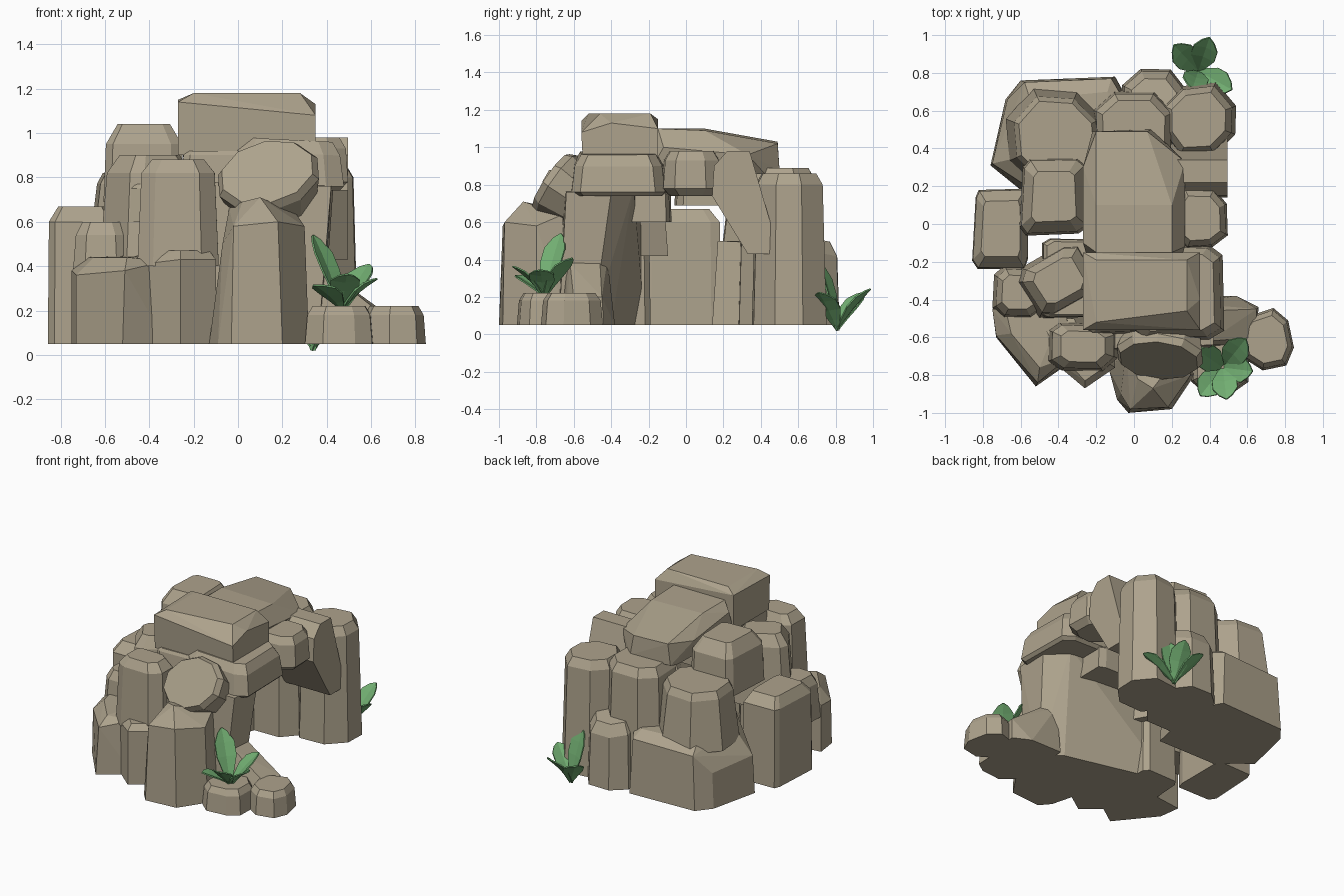
import bpy, bmesh, math, random
from mathutils import Vector, Matrix

if "Cube" in bpy.data.objects:
    bpy.data.objects.remove(bpy.data.objects["Cube"])

random.seed(4)


def material(name, color):
    m = bpy.data.materials.new(name)
    m.diffuse_color = (*color, 1)
    m.use_nodes = True
    m.node_tree.nodes["Principled BSDF"].inputs["Base Color"].default_value = m.diffuse_color
    return m


STONE = material("stone", (0.42, 0.365, 0.265))
LEAF = material("leaf_green", (0.17, 0.43, 0.17))


def finish(name, bm, mat):
    bmesh.ops.recalc_face_normals(bm, faces=bm.faces)
    me = bpy.data.meshes.new(name)
    bm.to_mesh(me)
    bm.free()
    me.materials.append(mat)
    ob = bpy.data.objects.new(name, me)
    bpy.context.collection.objects.link(ob)
    return ob


def hull(name, pts):
    """Faceted stone: convex hull of points with nearly flat faces merged."""
    bm = bmesh.new()
    for p in pts:
        bm.verts.new(p)
    r = bmesh.ops.convex_hull(bm, input=bm.verts)
    junk = {g for g in r["geom_interior"] + r["geom_unused"] if isinstance(g, bmesh.types.BMVert)}
    bmesh.ops.delete(bm, geom=list(junk), context='VERTS')
    bmesh.ops.dissolve_limit(bm, angle_limit=0.06, verts=bm.verts, edges=bm.edges)
    return finish(name, bm, STONE)


def rock(name, xr, yr, zr, cut=0.45, ch=0.06, taper=0.93, tilt=(0, 0), rot=0, under=0.0, jit=0.012):
    """Corner-cut block: straight sides that taper, chamfered and tilted top."""
    cx, cy = sum(xr) / 2, sum(yr) / 2
    hx, hy = (xr[1] - xr[0]) / 2, (yr[1] - yr[0]) / 2
    k = 1 - cut
    ring = [(1, k), (k, 1), (-k, 1), (-1, k), (-1, -k), (-k, -1), (k, -1), (1, -k)]
    ring = [(x * hx + random.uniform(-jit, jit), y * hy + random.uniform(-jit, jit)) for x, y in ring]
    ins = 1 - 0.6 * ch / min(hx, hy)
    levels = [(zr[0], 1, 0), (zr[1] - ch, taper, 1), (zr[1], taper * ins, 1)]
    if under:
        levels[0] = (zr[0] + under, 1, 0)
        levels.insert(0, (zr[0], 1 - under / min(hx, hy), 0))
    c, s = math.cos(math.radians(rot)), math.sin(math.radians(rot))
    pts = []
    for z, sc, t in levels:
        for x, y in ring:
            x, y = x * sc, y * sc
            pts.append((cx + c * x - s * y, cy + s * x + c * y, z + t * (tilt[0] * x + tilt[1] * y)))
    return hull(name, pts)


G = 0.05  # level of the stone bases

# Roof: high cap slab and long sloping slab behind it
hull("cap_slab", [
    (-.27, -.55, .90), (.35, -.55, .90), (-.27, -.15, .90), (.35, -.15, .90),
    (-.27, -.56, 1.14), (-.2, -.52, 1.18), (.28, -.46, 1.18), (.35, -.56, 1.08),
    (.35, -.4, 1.13), (.35, -.15, 1.1), (.28, -.19, 1.18), (-.2, -.19, 1.18), (-.27, -.15, 1.15)])
hull("roof_slab", [
    (-.24, -.2, .86), (.24, -.2, .86), (-.22, .42, .86), (.18, .42, .86),
    (-.27, -.1, 1.05), (.27, -.12, 1.0), (.27, .33, .96), (-.27, .3, 1.0),
    (-.2, -.15, 1.10), (.2, -.15, 1.10), (.2, .1, 1.09), (-.2, .1, 1.10),
    (-.2, .49, 1.03), (.07, .49, 1.02), (.09, .5, .88), (-.22, .49, .88)])

# Front pillar with a pointed top
hull("front_pillar", [
    (-.09, -.93, G), (-.03, -1, G), (.2, -.98, G), (.32, -.8, G), (.3, -.62, G), (-.08, -.62, G), (-.13, -.78, G),
    (-.07, -.9, .5), (-.02, -.98, .58), (.18, -.97, .6), (.3, -.8, .58), (.26, -.66, .64),
    (-.04, -.66, .66), (.1, -.87, .71), (.02, -.82, .69)])

# Tilted round boulder leaning on the front
bo = []
frame = (Matrix.Translation((.14, -.675, .79)) @ Matrix.Rotation(math.radians(-14), 4, 'Y')
         @ Matrix.Rotation(math.radians(54), 4, 'X'))
for d, sc in ((-.14, .85), (.02, 1), (.06, .9)):
    for i in range(10):
        a = math.tau * i / 10 + .2
        bo.append(frame @ Vector((.24 * sc * math.cos(a), .19 * sc * math.sin(a), d)))
hull("tilted_boulder", bo)

# Front wall
hull("front_block", [(x, y, z) for x, y, h in (
    (-.51, -.66, .4), (-.26, -.87, .43), (-.1, -.76, .43), (-.1, -.5, .43), (-.5, -.5, .43)) for z in (G, h)]
    + [(-.4, -.68, .47), (-.26, -.83, .47), (-.13, -.74, .47)])
hull("front_left_rock", [
    (-.75, -.45, G), (-.73, -.6, G), (-.52, -.86, G), (-.32, -.72, G), (-.35, -.4, G),
    (-.75, -.45, .38), (-.73, -.59, .36), (-.51, -.84, .38), (-.34, -.7, .42), (-.36, -.42, .45),
    (-.68, -.45, .44), (-.65, -.58, .44), (-.5, -.76, .44)])
rock("front_column", (-.46, -.08), (-.77, -.52), (.4, .88), cut=.4, ch=.06, taper=.9)
hull("front_inner_wall", [
    (-.15, -.68, G), (.36, -.68, G), (.38, -.5, G), (.25, -.4, G), (-.48, -.22, G), (-.5, -.5, G),
    (.42, -.64, .76), (.43, -.4, .76), (.3, -.28, .78), (-.1, -.25, .78), (-.1, -.66, .78), (-.4, -.25, .42)])
rock("upper_left_rock", (-.6, -.2), (-.46, -.14), (.42, .9), cut=.35, ch=.08, rot=32, taper=.85)
rock("left_step_rock", (-.75, -.48), (-.5, -.22), (.3, .6), cut=.4, taper=.86)
rock("left_inner_post", (-.55, -.25), (-.45, -.19), (G, .58), cut=.25, taper=.95)
rock("inner_roof_block", (-.48, .2), (-.5, -.08), (.6, .77), cut=.08, ch=.02, taper=.98)
rock("under_cap_block", (-.26, .3), (-.58, -.16), (.75, .92), cut=.1, ch=.02)

# Left side
rock("left_block", (-.85, -.55), (-.23, .19), (G, .67), cut=.22, ch=.07, taper=.97)
rock("left_roof_rock", (-.6, -.25), (-.06, .35), (.69, 1.04), cut=.22, ch=.09, taper=.94)

# Back left corner
hull("back_left_base", [
    (-.76, .31, G), (-.68, .66, G), (-.6, .76, G), (-.1, .78, G), (0, .6, G), (-.1, .14, G), (-.55, .14, G),
    (-.75, .32, .32), (-.67, .66, .3), (-.58, .75, .43), (-.12, .77, .44), (-.02, .6, .48),
    (-.12, .17, .5), (-.52, .17, .5), (-.62, .35, .5), (-.55, .66, .49), (-.14, .7, .49)])
rock("back_left_boulder", (-.67, -.15), (.19, .71), (.42, .82), cut=.55, ch=.05, taper=.84)

# Back right columns
rock("back_roof_rock", (-.22, .22), (.28, .7), (G, .89), cut=.45, ch=.06, taper=.9)
rock("back_right_column", (.14, .53), (.36, .74), (G, .86), cut=.55, ch=.06, taper=.9)
rock("back_low_column", (-.07, .28), (.46, .83), (G, .52), cut=.55, ch=.07, taper=.93, tilt=(0, -.2))

# Arch over the opening on the right
hull("arch_slab", [(x, y, z) for x in (.14, .495) for y, z in (
    (.14, .74), (.15, .9), (.22, .98), (.34, .98), (.38, .86), (.48, .5), (.47, .43), (.33, .43))])
rock("arch_front_lintel", (-.02, .47), (-.62, -.1), (.74, .97), cut=.25, ch=.06, under=.02, tilt=(-.05, 0))
rock("arch_keystone", (.2, .49), (-.13, .19), (.74, .98), cut=.5, ch=.05, taper=.93, under=.04)

# Low stones at the front right
hull("sloping_stone", [
    (.28, -.68, G), (.64, -.64, G), (.66, -.44, G), (.54, -.38, G), (.3, -.38, G),
    (.28, -.64, .42), (.3, -.42, .4), (.4, -.46, .38), (.4, -.62, .38), (.64, -.6, .19), (.65, -.45, .2)])
rock("small_stone_near", (.31, .6), (-.9, -.6), (G, .22), cut=.5, ch=.04)
rock("small_stone_far", (.57, .84), (-.77, -.46), (G, .22), cut=.5, ch=.04, rot=12)


def leaf(name, base, tip, w, arch=.01):
    """Folded oval blade from base to tip."""
    b, t = Vector(base), Vector(tip)
    d = t - b
    side = d.cross(Vector((0, 0, 1))).normalized()
    up = side.cross(d).normalized()
    bm = bmesh.new()
    rows = []
    for f, k in ((0, .15), (.25, .55), (.5, .95), (.75, .95), (.92, .5), (1, .05)):
        c = b + d * f + up * arch * math.sin(f * math.pi)
        rows.append([bm.verts.new(c + side * w * k * s + up * .2 * w * k * abs(s)) for s in (-1, 0, 1)])
    for r0, r1 in zip(rows, rows[1:]):
        for i in (0, 1):
            bm.faces.new((r0[i], r0[i + 1], r1[i + 1], r1[i]))
    ob = finish(name, bm, LEAF)
    sol = ob.modifiers.new("thickness", 'SOLIDIFY')
    sol.thickness = .008


# Leafy plants: tip positions around each root
plants = {
    "front_plant": ((.47, -.76, .2), [(.34, -.67, .54), (.59, -.61, .41), (.63, -.78, .34),
                                      (.49, -.93, .36), (.35, -.91, .31)]),
    "back_plant": ((.34, .81, .02), [(.21, .95, .22), (.4, .99, .24), (.52, .71, .22), (.31, .72, .38)]),
}
for name, (root, tips) in plants.items():
    for i, tip in enumerate(tips):
        leaf(f"{name}_leaf_{i + 1}", root, tip, .07)
